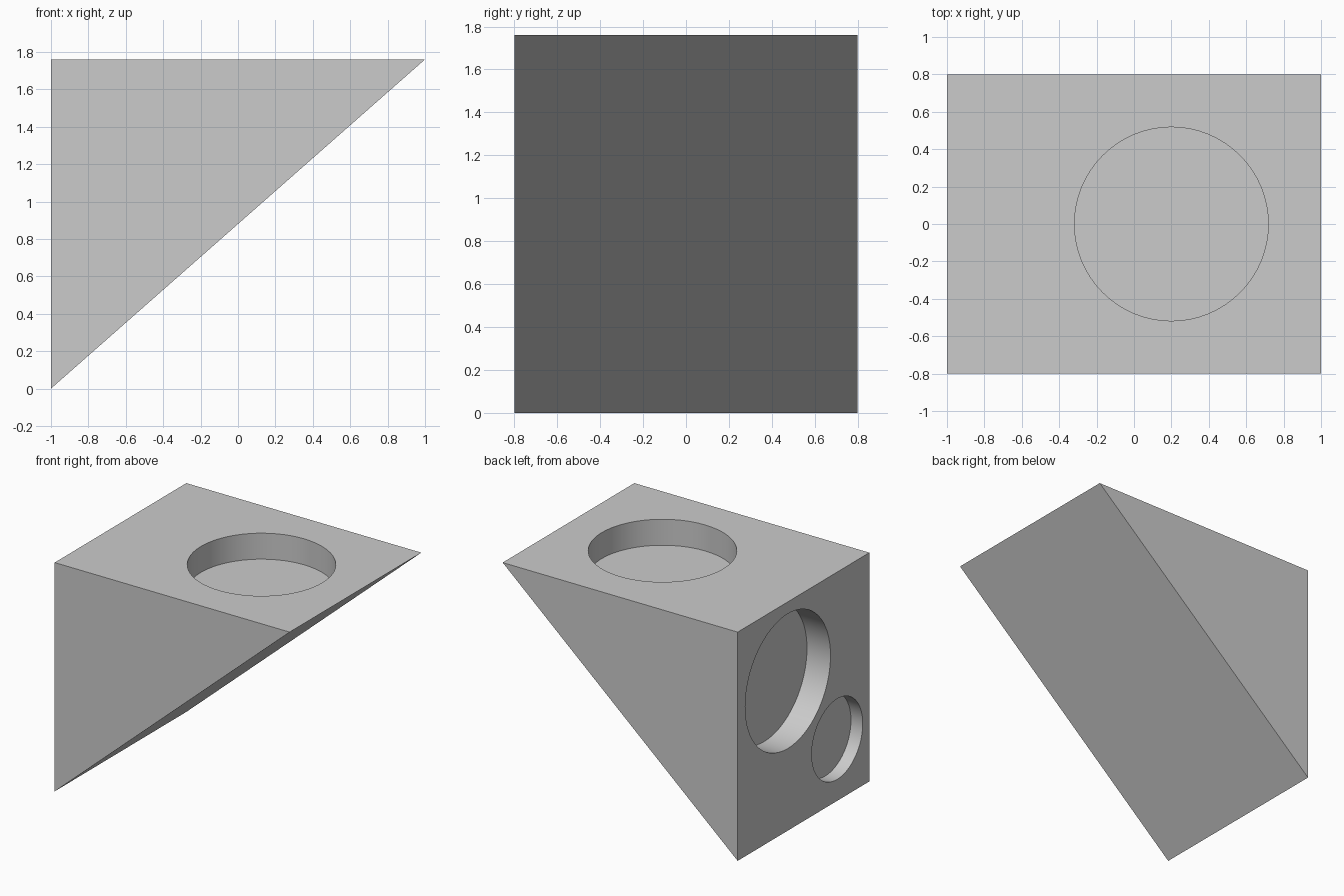
import bpy
import bmesh
from math import pi, radians

WIDTH, DEPTH, HEIGHT = 2.0, 1.6, 1.76

cube = bpy.data.objects.get("Cube")
if cube:
    bpy.data.objects.remove(cube, do_unlink=True)

grey = bpy.data.materials.new("light_grey")
grey.use_nodes = True
grey.diffuse_color = (0.6, 0.6, 0.6, 1)
grey.node_tree.nodes["Principled BSDF"].inputs["Base Color"].default_value = (0.6, 0.6, 0.6, 1)


def extruded_profile(name, profile, depth):
    """Extrude an x-z outline along y, centred on y = 0."""
    bm = bmesh.new()
    face = bm.faces.new([bm.verts.new((x, -depth / 2, z)) for x, z in profile])
    new = bmesh.ops.extrude_face_region(bm, geom=[face])["geom"]
    verts = [v for v in new if isinstance(v, bmesh.types.BMVert)]
    bmesh.ops.translate(bm, vec=(0, depth, 0), verts=verts)
    bmesh.ops.recalc_face_normals(bm, faces=bm.faces)
    mesh = bpy.data.meshes.new(name)
    bm.to_mesh(mesh)
    bm.free()
    obj = bpy.data.objects.new(name, mesh)
    bpy.context.collection.objects.link(obj)
    mesh.materials.append(grey)
    return obj


def cut_recess(body, name, centre, radius, depth, rotation):
    """Sink a round recess of the given depth into a face of the body."""
    bpy.ops.mesh.primitive_cylinder_add(vertices=64, radius=radius, depth=2 * depth,
                                        location=centre, rotation=rotation)
    cutter = bpy.context.object
    cutter.name = name
    cutter.hide_render = True
    cutter.data.materials.append(grey)
    mod = body.modifiers.new(name, "BOOLEAN")
    mod.operation = "DIFFERENCE"
    mod.solver = "EXACT"
    mod.object = cutter
    bpy.ops.object.select_all(action="DESELECT")
    body.select_set(True)
    bpy.context.view_layer.objects.active = body
    bpy.ops.object.modifier_apply(modifier=mod.name)
    bpy.data.objects.remove(cutter, do_unlink=True)


# Wedge with a flat top, an upright left wall and a sloping underside
left, right = -WIDTH / 2, WIDTH / 2
wedge = extruded_profile("wedge_block", [(left, 0), (right, HEIGHT), (left, HEIGHT)], DEPTH)

# One recess in the top, a large and a small one in the upright wall
sideways = (0, pi / 2, 0)
cut_recess(wedge, "top_recess", (0.2, 0, HEIGHT), 0.518, 0.2, (0, 0, 0))
cut_recess(wedge, "large_wall_recess", (left, 0.19, 1.15), 0.518, 0.2, sideways)
cut_recess(wedge, "small_wall_recess", (left, -0.41, 0.475), 0.31, 0.1, sideways)

bpy.ops.object.shade_smooth_by_angle(angle=radians(30))
